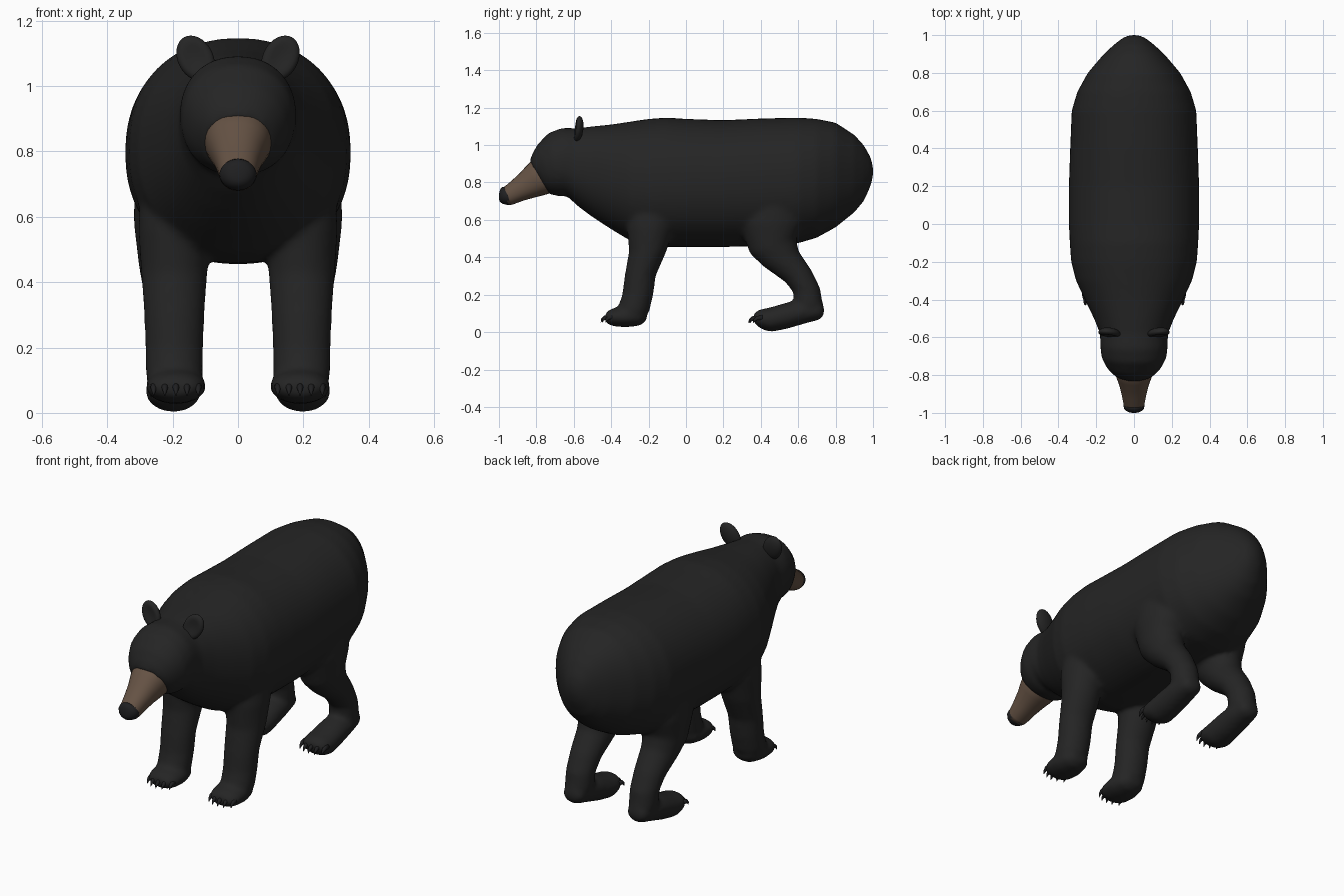
import bpy, bmesh, math
from mathutils import Vector, Matrix

old = bpy.data.objects.get("Cube")
if old:
    bpy.data.objects.remove(old, do_unlink=True)


def material(name, r, g, b):
    m = bpy.data.materials.new(name)
    m.use_nodes = True
    m.diffuse_color = (r, g, b, 1)
    bsdf = m.node_tree.nodes["Principled BSDF"]
    bsdf.inputs["Base Color"].default_value = (r, g, b, 1)
    bsdf.inputs["Roughness"].default_value = 0.9
    return m


FUR = material("black fur", 0.018, 0.018, 0.018)
TAN = material("brown muzzle", 0.13, 0.085, 0.058)
DARK = material("nose and claw black", 0.014, 0.014, 0.015)


def loft(bm, rings, x=0, power=2.0, n=28):
    """Skin rings of (y, z, half width, half height, tilt in degrees)."""
    loops = []
    for y, z, rx, rh, tilt in rings:
        t = math.radians(tilt)
        up = Vector((0, -math.sin(t), math.cos(t)))
        loop = []
        for i in range(n):
            a = 2 * math.pi * i / n
            c, s = math.cos(a), math.sin(a)
            u = math.copysign(abs(c) ** (2 / power), c) * rx
            v = math.copysign(abs(s) ** (2 / power), s) * rh
            loop.append(bm.verts.new(Vector((x + u, y, z)) + up * v))
        loops.append(loop)
    faces = []
    for a, b in zip(loops, loops[1:]):
        for i in range(n):
            j = (i + 1) % n
            faces.append(bm.faces.new((a[i], a[j], b[j], b[i])))
    faces += [bm.faces.new(loops[0][::-1]), bm.faces.new(loops[-1])]
    bmesh.ops.recalc_face_normals(bm, faces=faces)


def finish(bm, name, mat):
    mesh = bpy.data.meshes.new(name)
    bm.to_mesh(mesh)
    bm.free()
    mesh.materials.append(mat)
    mesh.shade_smooth()
    ob = bpy.data.objects.new(name, mesh)
    bpy.context.collection.objects.link(ob)
    return ob


# Torso and head, from rump to face: y, top, bottom, half width
outline = [
    (1.0, .89, .83, .025), (.985, .94, .775, .06), (.95, 1.0, .7, .105), (.9, 1.055, .64, .16),
    (.8, 1.12, .56, .245), (.7, 1.14, .505, .3), (.6, 1.147, .475, .33),
    (.4, 1.142, .46, .338), (.2, 1.133, .455, .345), (0, 1.14, .455, .345),
    (-.1, 1.147, .455, .34), (-.2, 1.14, .46, .333), (-.3, 1.125, .49, .307),
    (-.4, 1.11, .55, .26), (-.5, 1.10, .615, .212), (-.58, 1.09, .675, .18),
]
torso = [(y, (a + b) / 2, w, (a - b) / 2, 0) for y, a, b, w in outline]
head = [(-.65, .91, .178, .182, 4), (-.705, .895, .172, .172, 10),
        (-.75, .868, .148, .142, 18), (-.775, .842, .122, .117, 25),
        (-.787, .828, .1, .097, 30)]

front_leg = [(-.16, .75, .1, .14, 90), (-.19, .56, .11, .125, 90),
             (-.205, .43, .102, .1, 90), (-.245, .3, .092, .083, 90),
             (-.258, .2, .089, .083, 90), (-.28, .12, .088, .085, 85),
             (-.295, .07, .075, .07, 85)]
front_foot = [(-.21, .09, .045, .03, 0), (-.25, .085, .08, .052, 0),
              (-.32, .082, .094, .056, 0), (-.385, .08, .088, .05, 0),
              (-.42, .078, .07, .035, 0), (-.432, .076, .05, .02, 0)]
rear_leg = [(.46, .75, .12, .16, 90), (.455, .58, .122, .17, 90),
            (.465, .46, .108, .13, 108), (.51, .39, .096, .102, 114),
            (.6, .3, .082, .078, 113), (.645, .225, .076, .073, 98),
            (.655, .15, .075, .078, 85), (.655, .1, .06, .06, 85)]
rear_foot = [(.738, .115, .035, .025, 0), (.715, .113, .06, .047, 0),
             (.63, .108, .076, .064, 0), (.54, .088, .081, .071, 0),
             (.45, .066, .086, .066, 0), (.4, .07, .08, .052, 0),
             (.372, .075, .06, .035, 0), (.362, .076, .04, .02, 0)]

bm = bmesh.new()
loft(bm, torso + head, power=2.2, n=48)
for side in (-1, 1):
    for rings, x in ((front_leg, .195), (front_foot, .19), (rear_leg, .197), (rear_foot, .198)):
        loft(bm, rings, side * x)
body = finish(bm, "body_head_and_legs", FUR)

# Fuse the overlapping limbs into one soft skin
skin = body.modifiers.new("fuse", 'REMESH')
skin.mode = 'VOXEL'
skin.voxel_size = 0.013
skin.use_smooth_shade = True
relax = body.modifiers.new("relax", 'SMOOTH')
relax.factor = 0.5
relax.iterations = 8

# Muzzle
bm = bmesh.new()
loft(bm, [(-.72, .858, .1, .097, 30), (-.775, .829, .103, .1, 30),
          (-.81, .809, .092, .09, 30), (-.85, .785, .078, .076, 30),
          (-.9, .757, .066, .062, 30), (-.95, .728, .056, .052, 30),
          (-.968, .719, .05, .046, 30)], power=2.2)
finish(bm, "muzzle", TAN)

# Nose
bm = bmesh.new()
loft(bm, [(-.945, .733, .054, .051, 28), (-.958, .728, .057, .053, 26),
          (-.975, .724, .053, .046, 20), (-.988, .721, .042, .036, 12),
          (-.997, .719, .026, .022, 5), (-1.0, .718, .01, .009, 0)])
finish(bm, "nose", DARK)

for side, word in ((-1, "right"), (1, "left")):
    # Ear: a flat, outward leaning oval with a shallow hollow in front
    bm = bmesh.new()
    bmesh.ops.create_uvsphere(bm, u_segments=24, v_segments=16, radius=1)
    for v in bm.verts:
        if v.co.y < 0:
            v.co.y *= 0.8 - 0.5 * max(0, 1 - (v.co.x ** 2 + v.co.z ** 2) * 1.6)
    place = (Matrix.Translation((side * .13, -.578, 1.085))
             @ Matrix.Rotation(math.radians(side * 28), 4, 'Y')
             @ Matrix.Rotation(math.radians(-8), 4, 'X')
             @ Matrix.Diagonal((.054, .029, .074, 1)))
    bmesh.ops.transform(bm, matrix=place, verts=bm.verts)
    finish(bm, word + "_ear", FUR)

    # Claws: five short curved spikes on each foot
    for foot, x, y, z in (("front", .19, -.405, .082), ("rear", .198, .385, .078)):
        bm = bmesh.new()
        for i in range(-2, 3):
            back = abs(i) * abs(i) * .006
            loft(bm, [(y + back, z, .012, .014, 0), (y + back - .03, z - .004, .01, .011, 15),
                      (y + back - .045, z - .016, .006, .007, 35),
                      (y + back - .05, z - .03, .001, .001, 60)],
                 side * x + i * .034, n=10)
        finish(bm, word + "_" + foot + "_claws", DARK)
